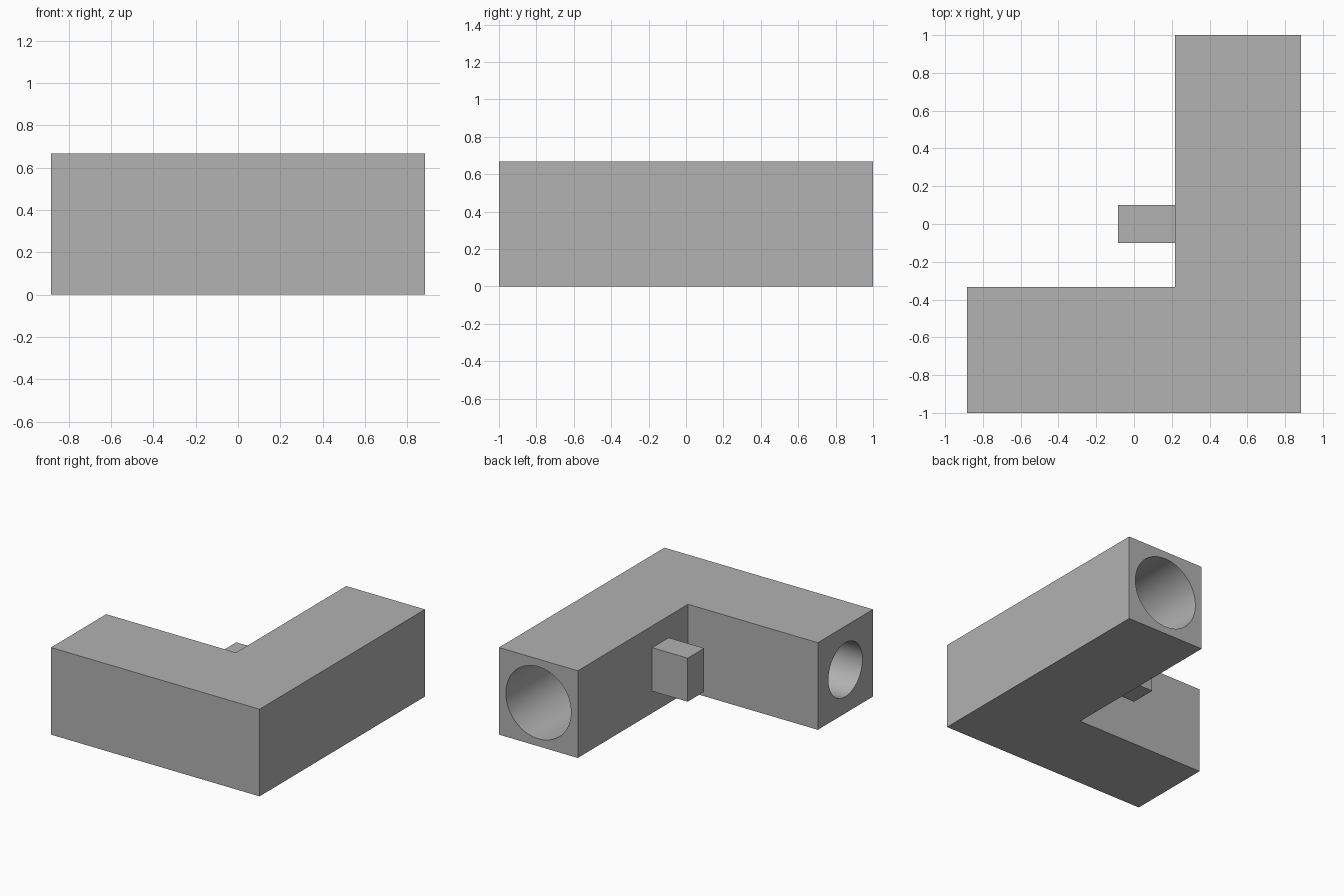
import bpy, bmesh, math
from mathutils import Vector

if "Cube" in bpy.data.objects:
    bpy.data.objects.remove(bpy.data.objects["Cube"])

H = 0.667                      # square section of both arms
X0, X1, XI = -0.883, 0.883, 0.216
YI = -1 + H                    # inner face of the short arm

grey = bpy.data.materials.new("plain grey")
grey.diffuse_color = (0.445, 0.445, 0.445, 1)
grey.use_nodes = True
grey.node_tree.nodes["Principled BSDF"].inputs["Base Color"].default_value = grey.diffuse_color


def make_object(name, bm):
    bmesh.ops.recalc_face_normals(bm, faces=bm.faces)
    mesh = bpy.data.meshes.new(name)
    bm.to_mesh(mesh)
    bm.free()
    mesh.materials.append(grey)
    obj = bpy.data.objects.new(name, mesh)
    bpy.context.collection.objects.link(obj)
    return obj


def bore_cutter(name, mouth, direction, radius, depth):
    """Cylinder that starts just outside the mouth and runs inwards."""
    d = Vector(direction)
    over = 0.05
    bpy.ops.mesh.primitive_cylinder_add(
        vertices=96, radius=radius, depth=depth + over,
        location=Vector(mouth) + d * (depth - over) / 2,
        rotation=d.to_track_quat('Z', 'Y').to_euler())
    obj = bpy.context.object
    obj.name = name
    obj.data.materials.append(grey)
    obj.hide_render = True
    return obj


# L-shaped elbow body, extruded from its plan outline
outline = [(X0, -1), (X1, -1), (X1, 1), (XI, 1), (XI, YI), (X0, YI)]
bm = bmesh.new()
base = bm.faces.new([bm.verts.new((x, y, 0)) for x, y in outline])
ext = bmesh.ops.extrude_face_region(bm, geom=[base])
bmesh.ops.translate(bm, vec=(0, 0, H),
                    verts=[v for v in ext["geom"] if isinstance(v, bmesh.types.BMVert)])
body = make_object("elbow_body", bm)

# Blind round sockets in the two arm ends
cutters = [
    bore_cutter("long_arm_bore", ((XI + X1) / 2, 1, H / 2), (0, -1, 0), 0.276, 1.333),
    bore_cutter("short_arm_bore", (X0, (YI - 1) / 2, H / 2), (1, 0, 0), 0.206, 1.1),
]
for cutter in cutters:
    mod = body.modifiers.new(cutter.name, 'BOOLEAN')
    mod.operation = 'DIFFERENCE'
    mod.solver = 'EXACT'
    mod.object = cutter
    bpy.context.view_layer.objects.active = body
    with bpy.context.temp_override(object=body, active_object=body):
        bpy.ops.object.modifier_apply(modifier=mod.name)
    bpy.data.objects.remove(cutter)

bpy.ops.object.select_all(action='DESELECT')
body.select_set(True)
bpy.context.view_layer.objects.active = body
bpy.ops.object.shade_smooth_by_angle(angle=math.radians(30))

# Small rectangular lug on the inner side of the long arm
bm = bmesh.new()
bmesh.ops.create_cube(bm, size=1)
bmesh.ops.scale(bm, vec=(0.3, 0.2, 0.333), verts=bm.verts)
bmesh.ops.translate(bm, vec=(XI - 0.15, 0, H / 2), verts=bm.verts)
make_object("side_lug", bm)
